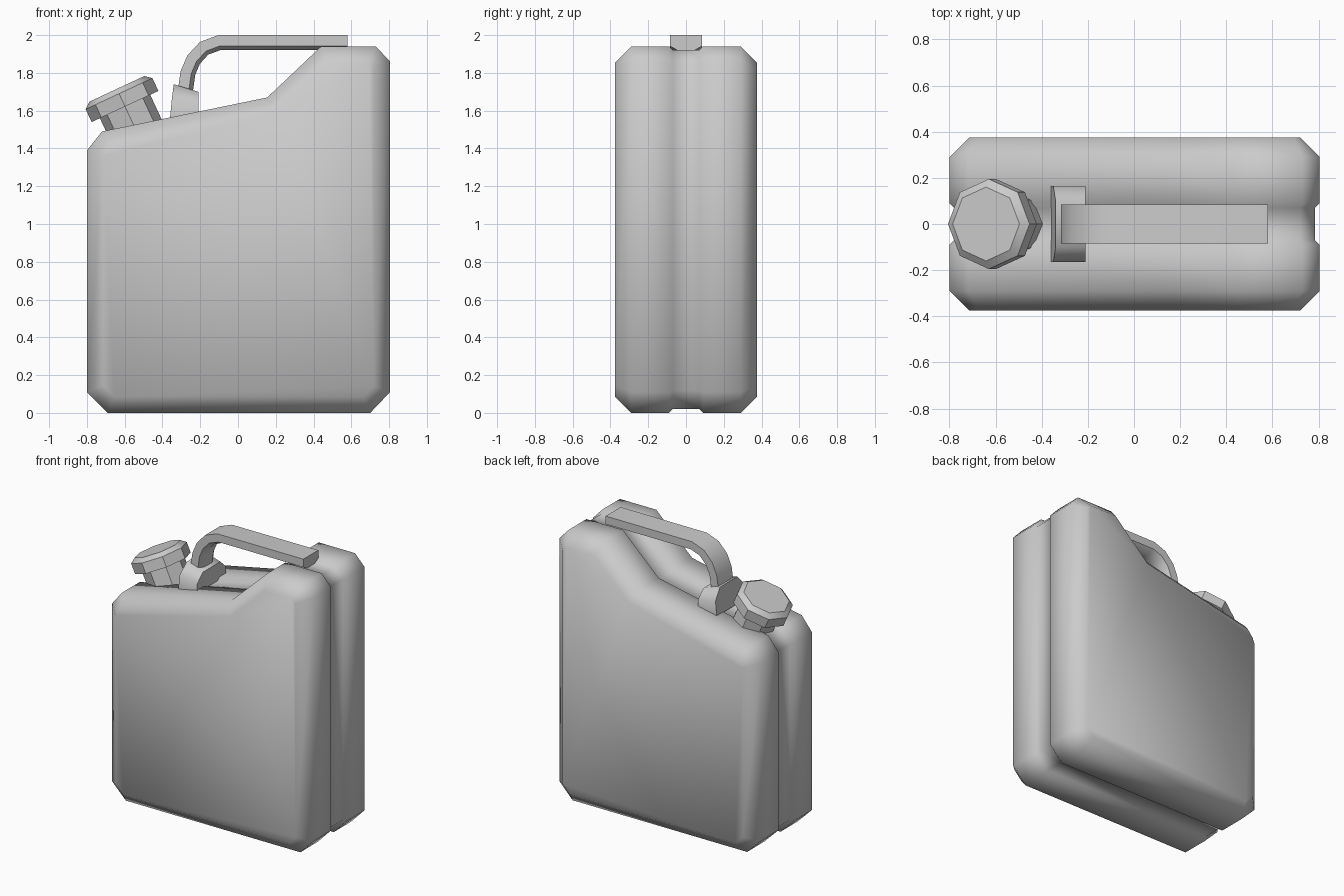
import bpy, bmesh, math
from mathutils import Vector

if "Cube" in bpy.data.objects:
    bpy.data.objects.remove(bpy.data.objects["Cube"])


def loft(name, rings, angle):
    """Skin a list of equal-length rings of points and cap both ends."""
    bm = bmesh.new()
    loops = [[bm.verts.new(p) for p in ring] for ring in rings]
    n = len(loops[0])
    for a, b in zip(loops, loops[1:]):
        for i in range(n):
            j = (i + 1) % n
            bm.faces.new((a[i], a[j], b[j], b[i]))
    bm.faces.new(loops[0])
    bm.faces.new(loops[-1])
    bmesh.ops.recalc_face_normals(bm, faces=bm.faces)
    mesh = bpy.data.meshes.new(name)
    bm.to_mesh(mesh)
    bm.free()
    ob = bpy.data.objects.new(name, mesh)
    bpy.context.collection.objects.link(ob)
    bpy.ops.object.select_all(action='DESELECT')
    ob.select_set(True)
    bpy.context.view_layer.objects.active = ob
    bpy.ops.object.shade_smooth_by_angle(angle=math.radians(angle))
    return ob


def inset(poly, d):
    """Move every edge of a counter-clockwise outline inward by d."""
    out = []
    for i, p in enumerate(poly):
        p = Vector(p)
        e1 = (p - Vector(poly[i - 1])).normalized()
        e2 = (Vector(poly[(i + 1) % len(poly)]) - p).normalized()
        n1, n2 = Vector((-e1.y, e1.x)), Vector((-e2.y, e2.x))
        out.append(p + (n1 + n2) * d / (1 + n1.dot(n2)))
    return out


# Body: side outline, rounded towards both flanks, with a centre seam groove
outline = [(-.80, .11), (-.69, 0), (.70, 0), (.805, .11), (.805, 1.86),
           (.73, 1.94), (.44, 1.94), (.155, 1.67), (-.72, 1.49), (-.80, 1.39)]
half = [(-.375, .085), (-.29, 0), (-.09, 0), (-.07, .02)]
sections = half + [(-y, d) for y, d in reversed(half)]
loft("can_body", [[(p.x, y, p.y) for p in inset(outline, d)]
                  for y, d in sections], 50)


# Spout and cap: octagonal turned parts on a tilted axis
def turned(name, profile):
    base, tilt = Vector((-.598, 0, 1.622)), math.radians(25)
    axis = Vector((-math.sin(tilt), 0, math.cos(tilt)))
    side = Vector((math.cos(tilt), 0, math.sin(tilt)))
    rings = []
    for r, h in profile:
        rings.append([base + axis * h + side * r * math.cos(k * math.pi / 4)
                      + Vector((0, r * math.sin(k * math.pi / 4), 0))
                      for k in range(8)])
    loft(name, rings, 30)


turned("spout_neck", [(.147, -.20), (.147, .01)])
turned("spout_cap", [(.195, 0), (.195, .075), (.16, .103)])

# Handle: flat-topped bar swept along a bent path
path = [Vector(p) for p in [(.58, 1.96), (-.10, 1.96), (-.18, 1.93),
                            (-.235, 1.87), (-.265, 1.80), (-.285, 1.66)]]
bar = [(-.085, .04), (.085, .04), (.085, -.018), (.045, -.04),
       (-.045, -.04), (-.085, -.018)]
rings = []
for i, p in enumerate(path):
    t = (path[min(i + 1, len(path) - 1)] - path[max(i - 1, 0)]).normalized()
    if i == 1:
        t = ((path[1] - path[0]).normalized()
             + (path[2] - path[1]).normalized()).normalized()
    n = Vector((t.y, -t.x))
    rings.append([(p.x + n.x * h, y, p.y + n.y * h) for y, h in bar])
loft("handle", rings, 50)

# Handle bracket: block with sloped shoulders
low = [(-.36, 1.56), (-.21, 1.57), (-.21, 1.64), (-.35, 1.665)]
high = [(-.36, 1.56), (-.21, 1.57), (-.21, 1.70), (-.34, 1.74)]
loft("handle_bracket", [[(x, y, z) for x, z in q] for y, q in
                        ((-.165, low), (-.10, high), (.10, high), (.165, low))], 50)
